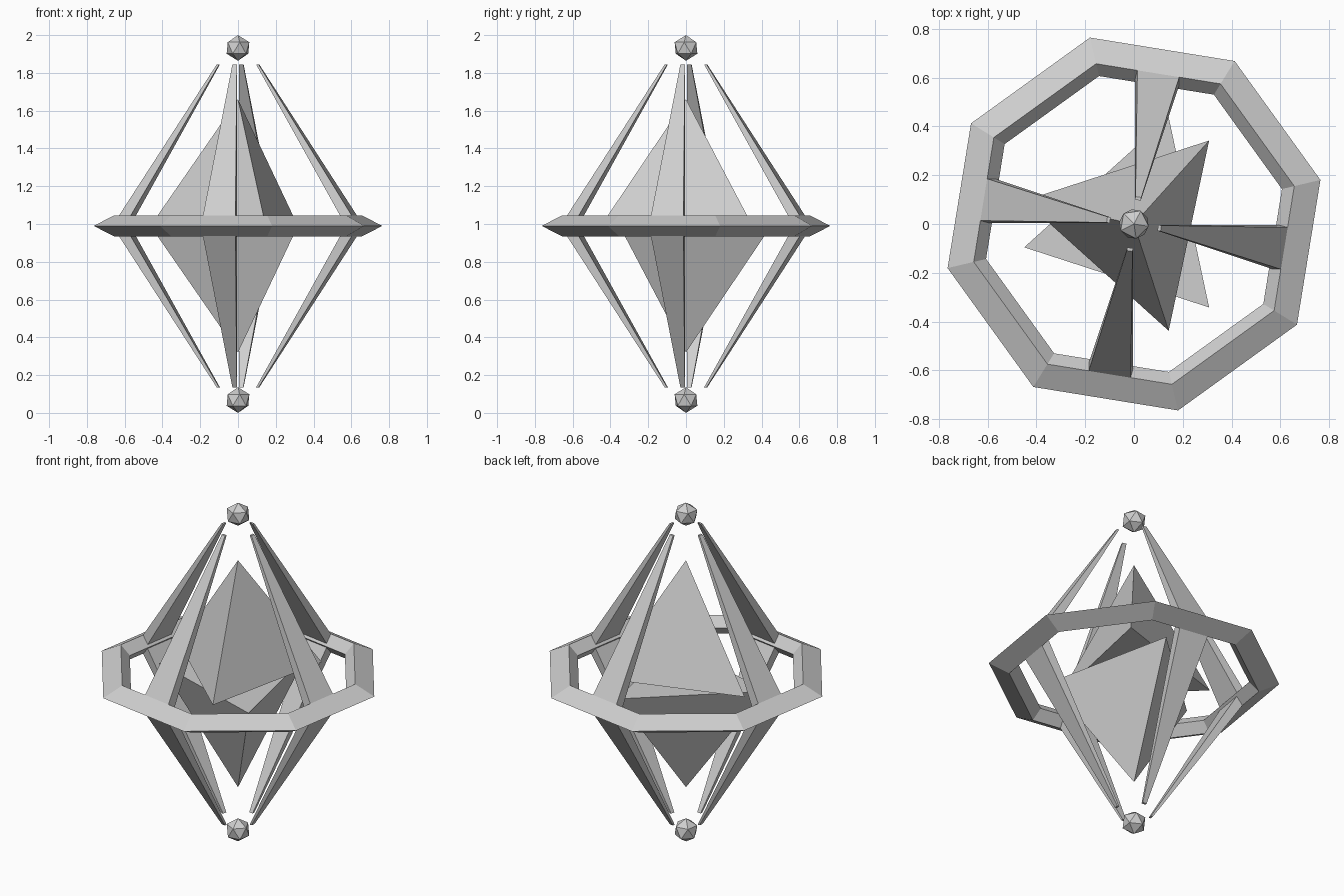
import bpy, bmesh, math
from mathutils import Matrix, Vector

cube = bpy.data.objects.get("Cube")
if cube:
    bpy.data.objects.remove(cube, do_unlink=True)

MID = 0.99                    # height of the ring's centre plane
TURN = math.radians(-9.2)     # twist of the ring and blades

# One grey stone material
GREY = (0.62, 0.62, 0.62, 1)
stone = bpy.data.materials.new("grey_stone")
stone.use_nodes = True
stone.diffuse_color = GREY
stone.node_tree.nodes["Principled BSDF"].inputs["Base Color"].default_value = GREY


def finish(bm, name):
    bmesh.ops.recalc_face_normals(bm, faces=bm.faces)
    mesh = bpy.data.meshes.new(name)
    bm.to_mesh(mesh)
    bm.free()
    mesh.materials.append(stone)
    obj = bpy.data.objects.new(name, mesh)
    bpy.context.collection.objects.link(obj)
    return obj


def ring():
    # Diamond section swept round an octagon
    section = [(0.785, 0), (0.675, 0.055), (0.623, 0), (0.675, -0.055)]
    sides, n = 8, len(section)
    bm = bmesh.new()
    loops = []
    for i in range(sides):
        a = TURN + (i + 0.5) * math.tau / sides
        loops.append([bm.verts.new((r * math.cos(a), r * math.sin(a), MID + z))
                      for r, z in section])
    for i in range(sides):
        a, b = loops[i], loops[(i + 1) % sides]
        for j in range(n):
            k = (j + 1) % n
            bm.faces.new((a[j], b[j], b[k], a[k]))
    finish(bm, "octagon_ring")


def blade(name, angle, flip):
    # Tapered bar: base inside the ring, narrow tip near the orb
    bm = bmesh.new()
    ends = []
    for inner, outer, half, z in ((0.593, 0.659, 0.092, 0), (0.099, 0.112, 0.012, 0.855)):
        corners = [(inner, -half), (outer, -half), (outer, half), (inner, half)]
        ends.append([bm.verts.new((x, y, z * flip)) for x, y in corners])
    base, tip = ends
    bm.faces.new(base)
    bm.faces.new(tip)
    for j in range(4):
        k = (j + 1) % 4
        bm.faces.new((base[j], base[k], tip[k], tip[j]))
    bm.transform(Matrix.Translation((0, 0, MID)) @ Matrix.Rotation(angle, 4, "Z"))
    finish(bm, name)


def crystal(name, flip):
    # Three-sided pyramid; the lower one is the upper turned half round the x axis
    bm = bmesh.new()
    apex = bm.verts.new((0, 0, MID + 0.67 * flip))
    base = []
    for i in range(3):
        a = flip * math.radians(48 + 120 * i)
        base.append(bm.verts.new((0.46 * math.cos(a), 0.46 * math.sin(a), MID + 0.02 * flip)))
    bm.faces.new(base)
    for i in range(3):
        bm.faces.new((base[i], base[(i + 1) % 3], apex))
    finish(bm, name)


def orb(name, z):
    bm = bmesh.new()
    bmesh.ops.create_icosphere(bm, subdivisions=1, radius=0.068)
    bm.transform(Matrix.Translation(Vector((0, 0, z))) @ Matrix.Rotation(TURN, 4, "Z"))
    finish(bm, name)


ring()
for label, flip in (("upper", 1), ("lower", -1)):
    for i in range(4):
        blade(f"{label}_blade_{i + 1}", TURN + i * math.pi / 2, flip)
    crystal(f"{label}_crystal", flip)
    orb(f"{label}_orb", 1 + flip * 0.932)
